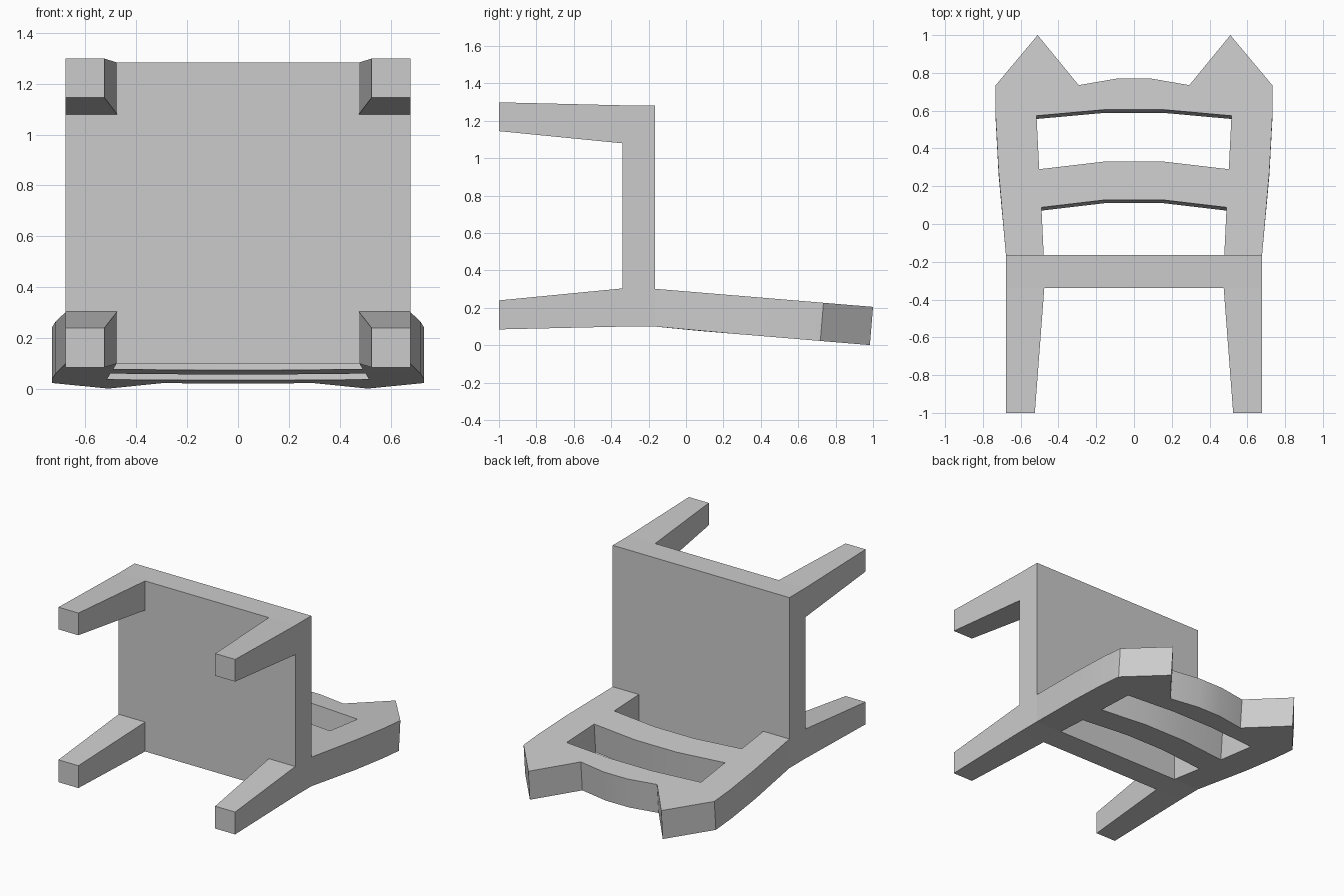
import bpy, bmesh

if "Cube" in bpy.data.objects:
    bpy.data.objects.remove(bpy.data.objects["Cube"])

SEAT_Y0, SEAT_Y1 = -0.34, -0.165   # underside and sitting surface of the tipped-over chair


def finish(name, bm):
    bmesh.ops.recalc_face_normals(bm, faces=bm.faces)
    mesh = bpy.data.meshes.new(name)
    bm.to_mesh(mesh)
    bm.free()
    obj = bpy.data.objects.new(name, mesh)
    bpy.context.collection.objects.link(obj)
    return obj


def taper(name, y0, rect0, y1, rect1):
    """Box between two rectangles (x0, x1, z0, z1) at y0 and y1."""
    bm = bmesh.new()
    rings = []
    for y, (xa, xb, za, zb) in ((y0, rect0), (y1, rect1)):
        rings.append([bm.verts.new((x, y, z))
                      for x, z in ((xa, za), (xb, za), (xb, zb), (xa, zb))])
    a, b = rings
    bm.faces.new(a)
    bm.faces.new(b)
    for i in range(4):
        j = (i + 1) % 4
        bm.faces.new((a[i], a[j], b[j], b[i]))
    return finish(name, bm)


def mirrored(half):
    """Close a half outline (x > 0) with its mirror image."""
    return half + [(-x, y) for x, y in reversed(half)]


# Seat slab
side = (-0.678, 0.678, 0.10, 1.283)
taper("seat", SEAT_Y0, side, SEAT_Y1, side)

# Tapered legs
for label, s in (("left", -1), ("right", 1)):
    wide, narrow = sorted((0.475 * s, 0.678 * s)), sorted((0.525 * s, 0.678 * s))
    taper("front_leg_" + label, SEAT_Y0, (*wide, 1.08, 1.283), -1.0, (*narrow, 1.145, 1.299))
    taper("back_leg_" + label, SEAT_Y0, (*wide, 0.10, 0.304), -1.0, (*narrow, 0.085, 0.24))

# Backrest: posts, pointed ears and rails as one outline with one slot
outline = mirrored([(0.15, 0.128), (0.49, 0.088), (0.478, SEAT_Y1), (0.678, SEAT_Y1),
                    (0.717, 0.28), (0.732, 0.56), (0.732, 0.735), (0.51, 1.0),
                    (0.293, 0.735), (0.09, 0.77)][::-1])
slot = mirrored([(0.16, 0.33), (0.502, 0.29), (0.516, 0.573), (0.16, 0.605)])

bm = bmesh.new()
for loop in (outline, slot):
    vs = [bm.verts.new((x, y, 0.302 - 0.083 * (y - SEAT_Y1))) for x, y in loop]
    for i, v in enumerate(vs):
        bm.edges.new((v, vs[(i + 1) % len(vs)]))
bmesh.ops.triangle_fill(bm, edges=bm.edges[:], use_beauty=True, use_dissolve=False)
ext = bmesh.ops.extrude_face_region(bm, geom=bm.faces[:], use_keep_orig=True)
for v in (g for g in ext["geom"] if isinstance(g, bmesh.types.BMVert)):
    at_seat = v.co.y < SEAT_Y1 + 0.001
    v.co.z -= 0.204
    if at_seat:
        v.co.z = 0.10
    else:
        v.co.y -= 0.017
back = finish("backrest", bm)

# Smooth only the gentle bends of the rails and posts
bpy.context.view_layer.objects.active = back
back.select_set(True)
bpy.ops.object.shade_smooth_by_angle(angle=0.4)
